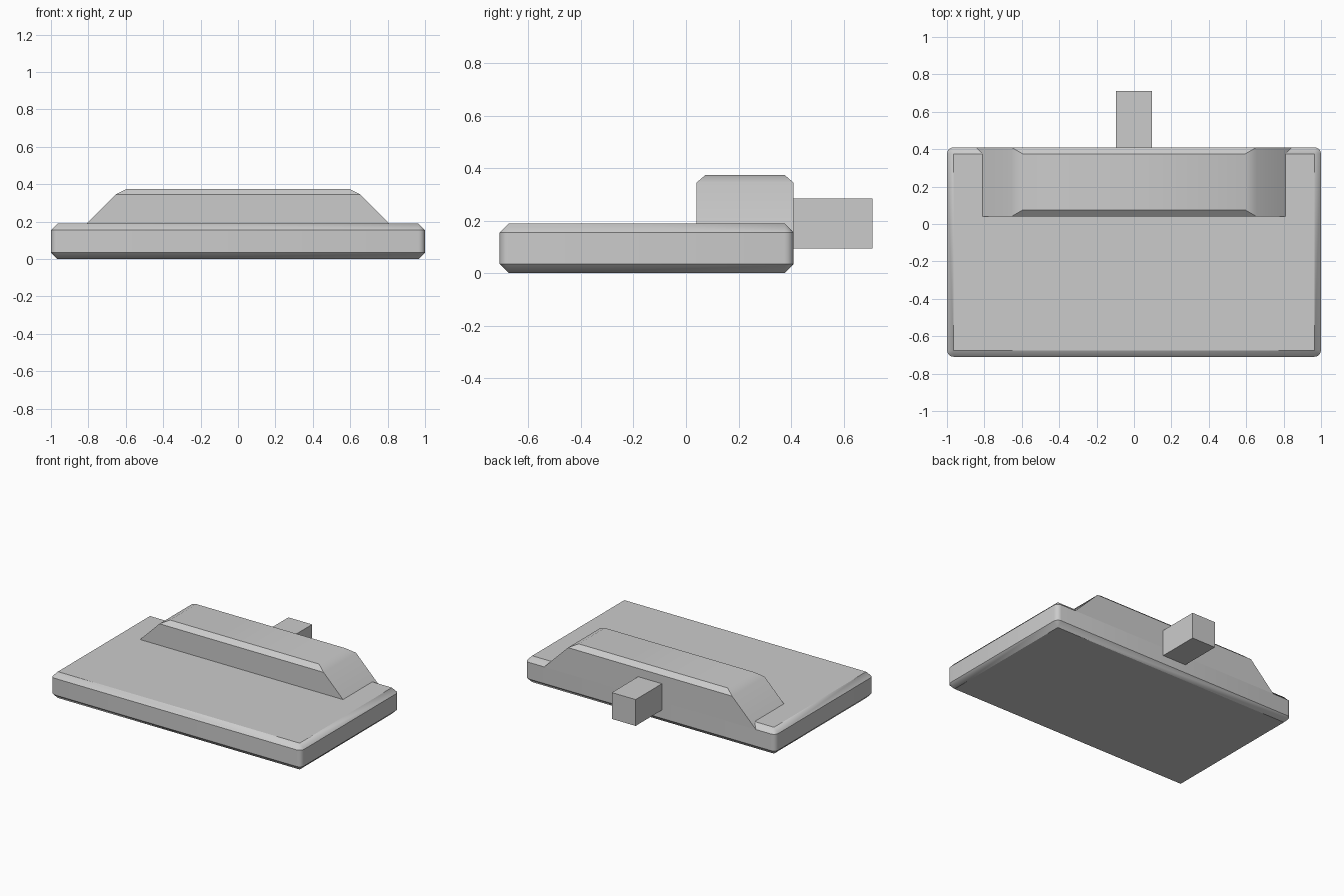
import bpy
import bmesh
from math import cos, sin, pi, radians

old = bpy.data.objects.get("Cube")
if old:
    bpy.data.objects.remove(old, do_unlink=True)

grey = bpy.data.materials.new("grey plastic")
grey.use_nodes = True
colour = (0.6, 0.6, 0.6, 1)
grey.diffuse_color = colour
grey.node_tree.nodes["Principled BSDF"].inputs["Base Color"].default_value = colour

CHAMFER = 0.035
BACK, FRONT = 0.41, -0.71
BASE_TOP = 0.19


def hull(name, points):
    """Convex solid around the points, with flat areas merged into single faces."""
    bm = bmesh.new()
    for p in points:
        bm.verts.new(p)
    bmesh.ops.convex_hull(bm, input=bm.verts)
    bmesh.ops.dissolve_limit(bm, angle_limit=radians(1), verts=bm.verts, edges=bm.edges)
    bmesh.ops.recalc_face_normals(bm, faces=bm.faces)
    mesh = bpy.data.meshes.new(name)
    bm.to_mesh(mesh)
    bm.free()
    mesh.materials.append(grey)
    obj = bpy.data.objects.new(name, mesh)
    bpy.context.collection.objects.link(obj)
    bpy.ops.object.select_all(action="DESELECT")
    obj.select_set(True)
    bpy.context.view_layer.objects.active = obj
    bpy.ops.object.shade_smooth_by_angle(angle=radians(30))
    return obj


def rect(x, y0, y1, z):
    return [(sx * x, y, z) for sx in (-1, 1) for y in (y0, y1)]


# Base slab: rounded upright corners, chamfered top and bottom rims
inner = (1 - CHAMFER, FRONT + CHAMFER, BACK - CHAMFER)
slab = rect(*inner, 0) + rect(*inner, BASE_TOP)
steps = 4
for sx in (-1, 1):
    for sy, y in ((-1, inner[1]), (1, inner[2])):
        for i in range(steps + 1):
            a = pi / 2 * i / steps
            for z in (CHAMFER, BASE_TOP - CHAMFER):
                slab.append((sx * (inner[0] + CHAMFER * cos(a)),
                             y + sy * CHAMFER * sin(a), z))
hull("base_slab", slab)

# Raised housing: sloping ends, chamfered top rim, flush with the back of the slab
house_front = 0.04
hull("raised_housing",
     rect(0.845, house_front, BACK, BASE_TOP - CHAMFER)
     + rect(0.655, house_front, BACK, 0.345)
     + rect(0.595, house_front + CHAMFER, BACK - CHAMFER, 0.375))

# Square plug sticking out of the back
hull("rear_plug", rect(0.095, BACK - 0.03, 0.71, 0.095) + rect(0.095, BACK - 0.03, 0.71, 0.285))
